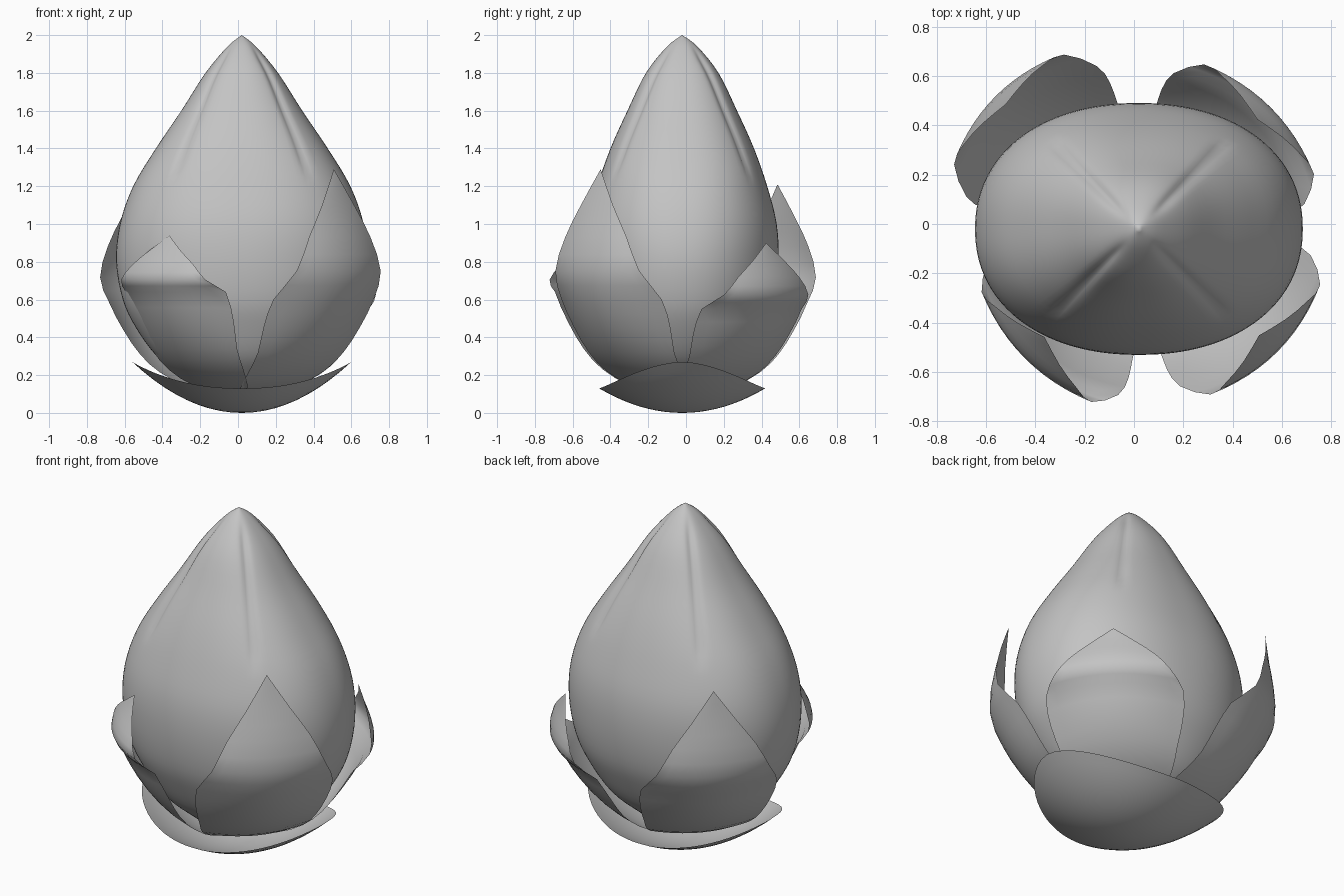
import bpy, bmesh, math

if "Cube" in bpy.data.objects:
    bpy.data.objects.remove(bpy.data.objects["Cube"], do_unlink=True)

CX, CY = 0.02, -0.02  # stem axis

grey = bpy.data.materials.new("soft grey")
grey.use_nodes = True
grey.diffuse_color = (0.55, 0.55, 0.55, 1)
grey.node_tree.nodes["Principled BSDF"].inputs["Base Color"].default_value = (0.55, 0.55, 0.55, 1)


def smooth_rows(keys, steps):
    """Catmull-Rom interpolation through rows of numbers."""
    rows = []
    for i in range(len(keys) - 1):
        a, b, c, d = (keys[min(max(i + k, 0), len(keys) - 1)] for k in (-1, 0, 1, 2))
        for s in range(steps):
            t = s / steps
            rows.append([q + 0.5 * t * (r - p + t * (2 * p - 5 * q + 4 * r - e + t * (3 * (q - r) + e - p)))
                         for p, q, r, e in zip(a, b, c, d)])
    rows.append(list(keys[-1]))
    return rows


def build(name, grid, closed):
    """Skin a grid of points, optionally closed around each row."""
    bm = bmesh.new()
    vs = [[bm.verts.new(p) for p in row] for row in grid]
    n = len(grid[0])
    for lo, hi in zip(vs, vs[1:]):
        for j in range(n if closed else n - 1):
            k = (j + 1) % n
            bm.faces.new((lo[j], lo[k], hi[k], hi[j]))
    bmesh.ops.remove_doubles(bm, verts=bm.verts, dist=0.0004)
    bmesh.ops.recalc_face_normals(bm, faces=bm.faces)
    mesh = bpy.data.meshes.new(name)
    bm.to_mesh(mesh)
    bm.free()
    mesh.materials.append(grey)
    ob = bpy.data.objects.new(name, mesh)
    bpy.context.collection.objects.link(ob)
    bpy.ops.object.select_all(action='DESELECT')
    ob.select_set(True)
    bpy.context.view_layer.objects.active = ob
    bpy.ops.object.shade_smooth_by_angle(angle=math.radians(50))


def oval(angle, a, b, power):
    """Polar radius of a superellipse."""
    if a < 1e-5 or b < 1e-5:
        return 0
    return (abs(math.cos(angle) / a) ** power + abs(math.sin(angle) / b) ** power) ** (-1 / power)


# Bud: height, half width, half depth
bud_keys = [(0.08, 0, 0), (0.13, 0.2, 0.16), (0.2, 0.32, 0.25), (0.3, 0.45, 0.35),
            (0.45, 0.56, 0.43), (0.6, 0.63, 0.485), (0.8, 0.665, 0.51), (1.0, 0.645, 0.5),
            (1.2, 0.575, 0.45), (1.4, 0.455, 0.38), (1.6, 0.32, 0.29),
            (1.8, 0.192, 0.192), (1.94, 0.075, 0.08), (2.0, 0, 0)]
SEG = 128
grid = []
for z, a, b in smooth_rows(bud_keys, 4):
    # Seams between the closed petals run down the four diagonals
    fade = max(0, min(1, (z - 1.24) / 0.08, (1.96 - z) / 0.1))
    power = 2.15 + 0.2 * max(0, min(1, (z - 0.8) / 0.5))
    row = []
    for j in range(SEG):
        t = math.tau * j / SEG
        r = oval(t, max(a, 0), max(b, 0), power)
        off = (t % (math.pi / 2) - math.pi / 4) * r
        r -= min(0.016, 0.12 * r) * fade * math.exp(-(off / 0.022) ** 2)
        row.append((CX + r * math.cos(t), CY + r * math.sin(t), z))
    grid.append(row)
build("bud", grid, True)

# Sepals: height, midrib radius, half width, inward cupping of the edges
sepal_keys = [(0.1, 0.04, 0.06, 0), (0.14, 0.23, 0.2, 0.05), (0.22, 0.39, 0.28, 0.08),
              (0.32, 0.51, 0.32, 0.1), (0.45, 0.615, 0.36, 0.13), (0.6, 0.7, 0.375, 0.13),
              (0.75, 0.75, 0.315, 0.07), (0.93, 0.73, 0.23, 0.04), (1.1, 0.69, 0.12, 0.01),
              (1.29, 0.65, 0, 0)]
SHOULDER = 0.6


def sepal(name, sx, sy, shoulder, top, spread, lean, shift):
    """Shoulder and top set the heights; shift slides the sepal sideways."""
    grid = []
    for z, r, w, sag in smooth_rows(sepal_keys, 2):
        upper = max(0, z - SHOULDER) / (1.29 - SHOULDER)
        lower = (min(z, SHOULDER) - 0.1) / (SHOULDER - 0.1)
        height = 0.1 + lower * (shoulder - 0.1) + upper * (top - shoulder)
        row = []
        for j in range(13):
            u = j / 6 - 1
            rad = (r - sag * u * u) * spread + lean * upper
            side = max(w, 0) * u + shift * r
            row.append((CX + sx * (rad + side) / math.sqrt(2),
                        CY + sy * (rad - side) / math.sqrt(2), height))
        grid.append(row)
    build(name, grid, False)


sepal("front_left_sepal", 1, -1, 0.6, 1.29, 1.0, 0, 0.06)
sepal("front_right_sepal", -1, -1, 0.64, 0.94, 0.94, -0.03, -0.06)
sepal("back_left_sepal", 1, 1, 0.55, 0.9, 0.96, 0.03, 0.04)
sepal("back_right_sepal", -1, 1, 0.58, 1.21, 1.03, 0.07, 0.04)

# Shallow leaf cupping the base
grid = []
for i in range(11):
    f = i / 10
    row = []
    for j in range(64):
        t = math.tau * j / 64
        r = f * oval(t, 0.58, 0.44, 1.85)
        x, y = r * math.cos(t), r * math.sin(t)
        row.append((CX + x, CY + y, 0.27 * (x / 0.58) ** 2 + 0.13 * (y / 0.44) ** 2))
    grid.append(row)
build("base_leaf", grid, True)
